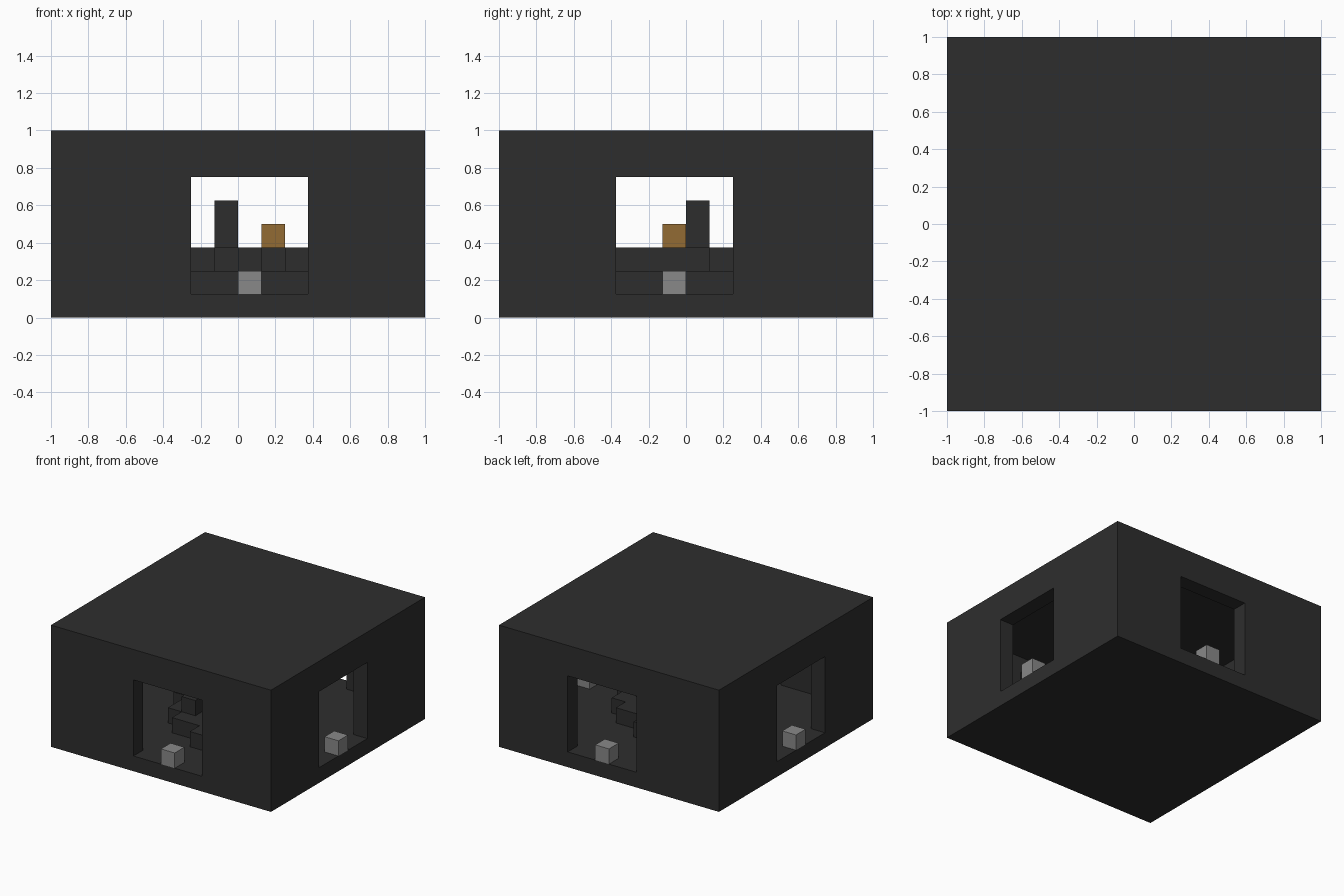
import bpy
import bmesh
import math
from itertools import product
from mathutils import Vector

if "Cube" in bpy.data.objects:
    bpy.data.objects.remove(bpy.data.objects["Cube"])

U = 0.125  # block size


def material(name, color):
    mat = bpy.data.materials.new(name)
    mat.use_nodes = True
    mat.diffuse_color = (*color, 1)
    bsdf = next(n for n in mat.node_tree.nodes if n.type == "BSDF_PRINCIPLED")
    bsdf.inputs["Base Color"].default_value = (*color, 1)
    return mat


dark_stone = material("dark stone", (0.027, 0.027, 0.027))
grey_stone = material("light grey stone", (0.25, 0.25, 0.25))
brown_wood = material("brown wood", (0.29, 0.145, 0.033))


def blocks(name, cells, mat):
    """Mesh of the exposed faces of unit blocks; the middle block is (0, 0)."""
    cells = set(cells)
    bm = bmesh.new()
    for cell in cells:
        for axis, sign in product(range(3), (-1, 1)):
            step = [0, 0, 0]
            step[axis] = sign
            if tuple(c + s for c, s in zip(cell, step)) in cells:
                continue
            a, b = (axis + 1) % 3, (axis + 2) % 3
            ring = []
            for da, db in ((0, 0), (1, 0), (1, 1), (0, 1))[::sign]:
                p = Vector(cell)
                p[axis] += sign > 0
                p[a] += da
                p[b] += db
                p.y -= 1
                ring.append(bm.verts.new(p * U))
            bm.faces.new(ring)
    bmesh.ops.remove_doubles(bm, verts=bm.verts, dist=U / 100)
    bmesh.ops.dissolve_limit(bm, angle_limit=math.radians(1),
                             verts=bm.verts, edges=bm.edges)
    mesh = bpy.data.meshes.new(name)
    bm.to_mesh(mesh)
    bm.free()
    mesh.materials.append(mat)
    obj = bpy.data.objects.new(name, mesh)
    bpy.context.collection.objects.link(obj)
    return obj


# Hollow room with a square doorway through the middle of each wall
X, Y, Z = range(-8, 8), range(-7, 9), range(8)


def is_shell(i, j, k):
    if k in (Z[0], Z[-1]):
        return True
    wall_x, wall_y = i in (X[0], X[-1]), j in (Y[0], Y[-1])
    door = k <= 5 and ((wall_x and abs(j) <= 2) or (wall_y and abs(i) <= 2))
    return (wall_x or wall_y) and not door


blocks("room_shell", [c for c in product(X, Y, Z) if is_shell(*c)], dark_stone)

# One grey block on each threshold
for name, i, j in (("front", 0, Y[0]), ("back", 0, Y[-1]),
                   ("left", X[-1], 0), ("right", X[0], 0)):
    blocks(name + "_threshold_block", [(i, j, 1)], grey_stone)

# Round platform, with a stepped mound and a short pillar on it
disc = [(i, j, 1) for i, j in product(range(-4, 5), repeat=2) if i * i + j * j <= 16]
blocks("round_platform", disc, dark_stone)

mound = [(i, j, 2) for i, j in product(range(-2, 3), repeat=2)
         if j >= -2 + i % 2 and not (j == 2 and i == 2)]
blocks("mound", mound, dark_stone)
blocks("pillar", [(-1, 1, 3), (-1, 1, 4)], dark_stone)
blocks("wooden_block", [(1, 0, 3)], brown_wood)
